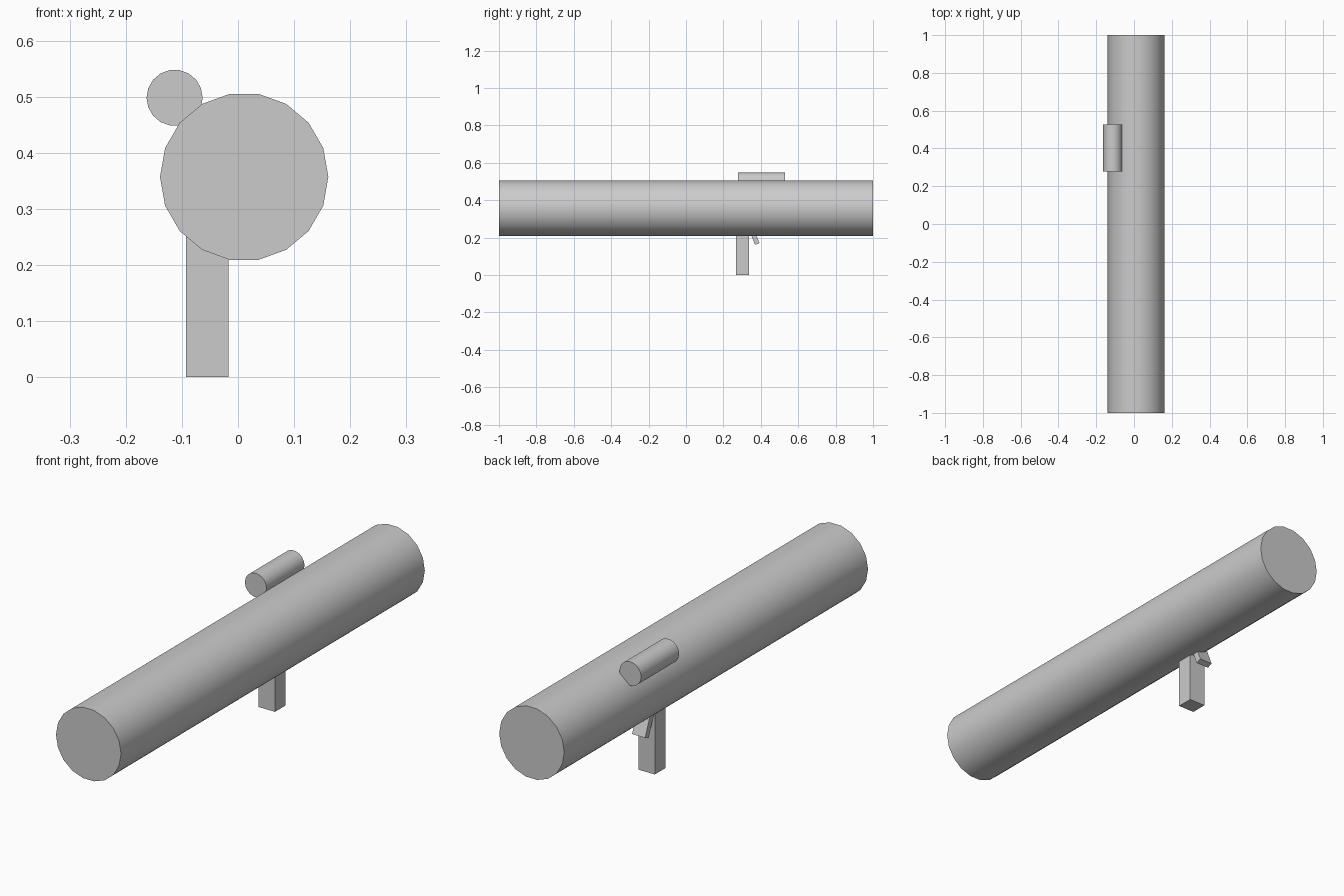
import bpy
from math import radians

if "Cube" in bpy.data.objects:
    bpy.data.objects.remove(bpy.data.objects["Cube"])


def tube(name, x, y, z, radius, length):
    # 18-sided capped cylinder along y, a corner pointing to +x
    bpy.ops.mesh.primitive_cylinder_add(vertices=18, radius=radius, depth=length)
    ob = bpy.context.object
    ob.name = name
    ob.rotation_euler = (0, 0, radians(90))
    bpy.ops.object.transform_apply(location=False, rotation=True, scale=False)
    ob.rotation_euler = (radians(90), 0, 0)
    ob.location = (x, y, z)
    bpy.ops.object.transform_apply(location=False, rotation=True, scale=False)
    # corner check: cylinder corners start on +y, turned to x before tipping over
    bpy.ops.object.shade_smooth_by_angle(angle=radians(30))
    return ob


def box(name, location, size, tilt=0):
    bpy.ops.mesh.primitive_cube_add(size=1, location=location,
                                    rotation=(radians(tilt), 0, 0))
    ob = bpy.context.object
    ob.name = name
    ob.scale = size
    bpy.ops.object.transform_apply(location=False, rotation=False, scale=True)
    return ob


# Long launcher tube
tube("main_tube", 0.011, 0, 0.357, 0.15, 2.0)

# Sight tube on the upper left
tube("sight", -0.113, 0.403, 0.498, 0.05, 0.25)

# Handle below, reaching into the tube
box("grip", (-0.055, 0.303, 0.14), (0.076, 0.07, 0.28))

# Small slanted trigger in front of the handle
box("trigger", (-0.056, 0.362, 0.213), (0.06, 0.025, 0.1), tilt=22)
